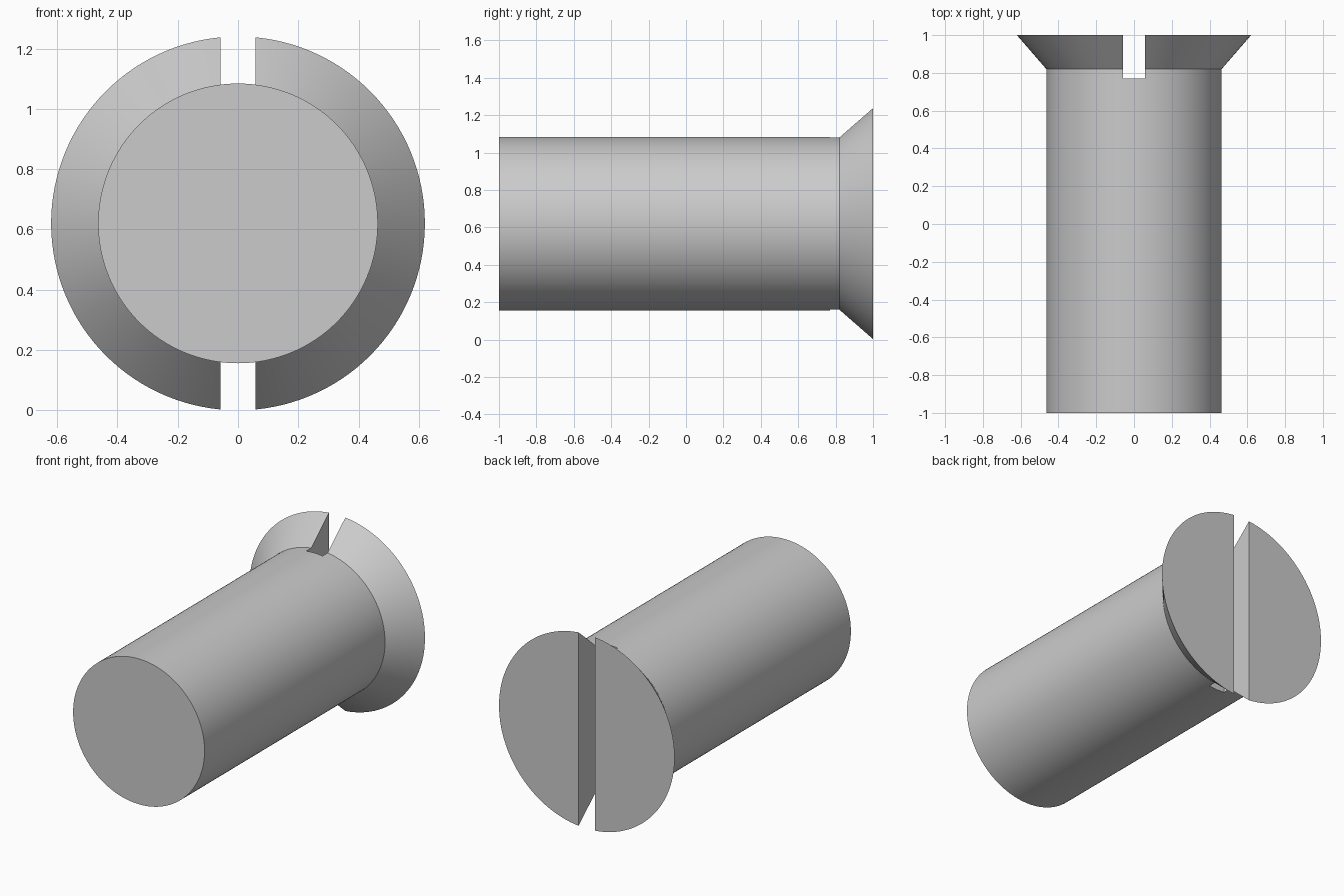
import bpy, bmesh, math
from mathutils import Vector, Matrix

cube = bpy.data.objects.get("Cube")
if cube:
    bpy.data.objects.remove(cube, do_unlink=True)

CENTRE_Z = 0.62
SEGMENTS = 128

# Plain grey metal
steel = bpy.data.materials.new("grey_steel")
steel.use_nodes = True
colour = (0.6, 0.6, 0.6, 1)
steel.diffuse_color = colour
steel.node_tree.nodes["Principled BSDF"].inputs["Base Color"].default_value = colour


def add_object(name, bm):
    bmesh.ops.recalc_face_normals(bm, faces=bm.faces)
    mesh = bpy.data.meshes.new(name)
    bm.to_mesh(mesh)
    bm.free()
    mesh.materials.append(steel)
    obj = bpy.data.objects.new(name, mesh)
    bpy.context.collection.objects.link(obj)
    return obj


# Shank and countersunk head: rings of (radius, y) bridged along the y axis
bm = bmesh.new()
rings = []
for radius, y in [(0.464, -1), (0.464, 0.82), (0.62, 1)]:
    angles = [math.tau * i / SEGMENTS for i in range(SEGMENTS)]
    rings.append([bm.verts.new((radius * math.cos(a), y, CENTRE_Z + radius * math.sin(a)))
                  for a in angles])
for a, b in zip(rings, rings[1:]):
    for i in range(SEGMENTS):
        j = (i + 1) % SEGMENTS
        bm.faces.new((a[i], a[j], b[j], b[i]))
bm.faces.new(rings[0])
bm.faces.new(rings[-1])
screw = add_object("slotted_screw", bm)

# Driver slot across the head, cut slightly into the shank
bm = bmesh.new()
bmesh.ops.create_cube(bm, size=1, matrix=Matrix.Translation((0, 0.97, CENTRE_Z))
                      @ Matrix.Diagonal((0.116, 0.4, 2, 1)))
cutter = add_object("slot_cutter", bm)
cutter.hide_render = True

slot = screw.modifiers.new("slot", 'BOOLEAN')
slot.operation = 'DIFFERENCE'
slot.solver = 'EXACT'
slot.object = cutter

bpy.ops.object.select_all(action='DESELECT')
bpy.context.view_layer.objects.active = screw
screw.select_set(True)
bpy.ops.object.modifier_apply(modifier=slot.name)
bpy.data.objects.remove(cutter, do_unlink=True)
bpy.ops.object.shade_smooth_by_angle(angle=math.radians(30))
